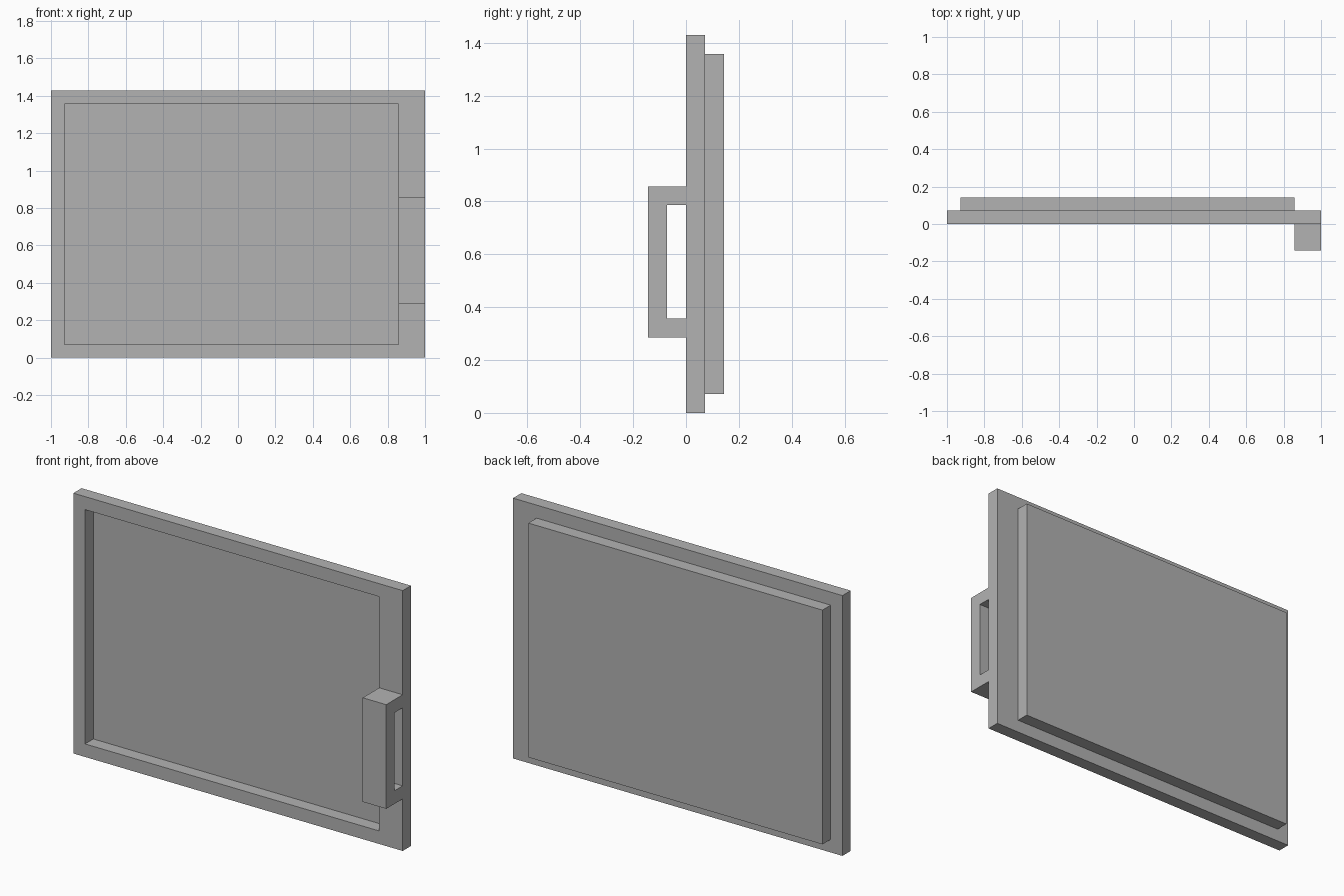
import bpy
import bmesh
from mathutils import Vector

cube = bpy.data.objects.get("Cube")
if cube:
    bpy.data.objects.remove(cube, do_unlink=True)

U = 1 / 14          # design module: one plate thickness is U

grey = bpy.data.materials.new("plain_grey")
grey.use_nodes = True
colour = (0.448, 0.448, 0.448, 1)
grey.diffuse_color = colour
grey.node_tree.nodes["Principled BSDF"].inputs["Base Color"].default_value = colour


def extrude_faces(name, polygons, direction):
    """Make a solid by extruding flat polygons (in modules) along a direction."""
    bm = bmesh.new()
    for poly in polygons:
        bm.faces.new([bm.verts.new(Vector(p) * U) for p in poly])
    bmesh.ops.remove_doubles(bm, verts=bm.verts, dist=1e-5)
    result = bmesh.ops.extrude_face_region(bm, geom=bm.faces[:], use_keep_orig=True)
    moved = [v for v in result["geom"] if isinstance(v, bmesh.types.BMVert)]
    bmesh.ops.translate(bm, verts=moved, vec=Vector(direction) * U)
    bmesh.ops.recalc_face_normals(bm, faces=bm.faces)
    mesh = bpy.data.meshes.new(name)
    bm.to_mesh(mesh)
    bm.free()
    mesh.materials.append(grey)
    obj = bpy.data.objects.new(name, mesh)
    bpy.context.collection.objects.link(obj)
    return obj


def rectangle(x0, x1, z0, z1, y):
    return [(x0, y, z0), (x1, y, z0), (x1, y, z1), (x0, y, z1)]


# Front frame: a ring around the opening, wider on the handle side
outer = rectangle(-14, 14, 0, 20, 0)
inner = rectangle(-13, 12, 1, 19, 0)
ring = [[outer[i], outer[(i + 1) % 4], inner[(i + 1) % 4], inner[i]] for i in range(4)]
extrude_faces("front_frame", ring, (0, 1, 0))

# Back panel: fills the opening from behind
extrude_faces("back_panel", [rectangle(-13, 12, 1, 19, 1)], (0, 1, 0))

# Pull handle: C-shaped profile standing off the frame
profile = [(0, 4), (-2, 4), (-2, 12), (0, 12), (0, 11), (-1, 11), (-1, 5), (0, 5)]
extrude_faces("pull_handle", [[(12, y, z) for y, z in profile]], (2, 0, 0))
